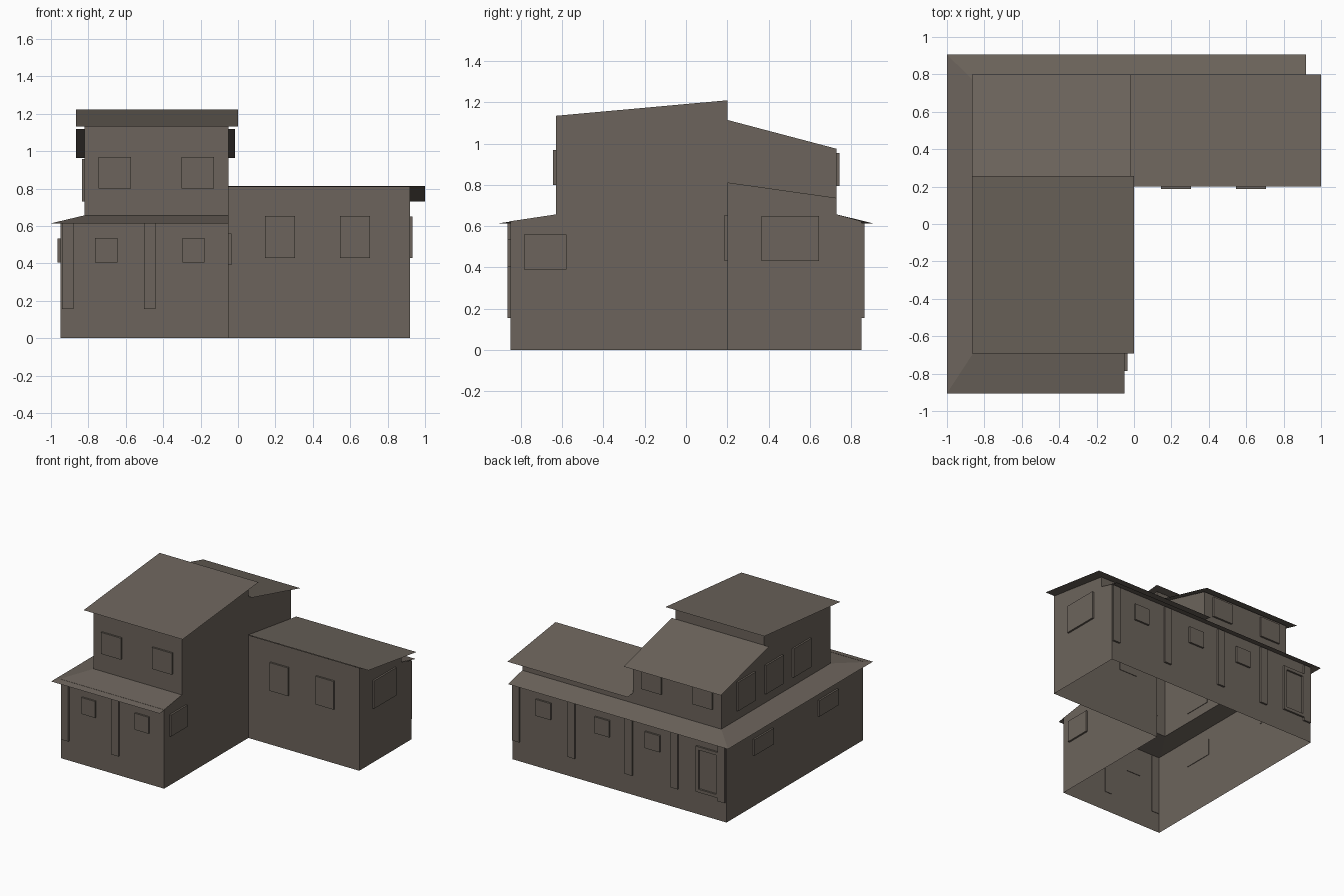
import bpy, bmesh
from mathutils import Vector

if "Cube" in bpy.data.objects:
    bpy.data.objects.remove(bpy.data.objects["Cube"])

mat = bpy.data.materials.new("warm_grey_brown")
mat.diffuse_color = (0.15, 0.127, 0.106, 1)
mat.use_nodes = True
mat.node_tree.nodes["Principled BSDF"].inputs["Base Color"].default_value = mat.diffuse_color


def surface(name, faces):
    """Open shell from (outward direction, points) faces."""
    bm = bmesh.new()
    for out, pts in faces:
        f = bm.faces.new([bm.verts.new(p) for p in pts])
        f.normal_update()
        if f.normal.dot(Vector(out)) < 0:
            f.normal_flip()
    bmesh.ops.remove_doubles(bm, verts=bm.verts, dist=1e-5)
    finish(name, bm)


def finish(name, bm):
    me = bpy.data.meshes.new(name)
    bm.to_mesh(me)
    bm.free()
    me.materials.append(mat)
    bpy.context.collection.objects.link(bpy.data.objects.new(name, me))


def box(name, x0, x1, y0, y1, z0, z1):
    bm = bmesh.new()
    bmesh.ops.create_cube(bm, size=1)
    for v in bm.verts:
        v.co = (x1 if v.co.x > 0 else x0, y1 if v.co.y > 0 else y0,
                z1 if v.co.z > 0 else z0)
    finish(name, bm)


def plate(name, axis, sign, pos, a0, a1, z0, z1):
    """Raised plate on a wall facing sign*axis at pos."""
    lo, hi = sorted((pos - sign * 0.004, pos + sign * 0.014))
    if axis == "x":
        box(name, lo, hi, a0, a1, z0, z1)
    else:
        box(name, a0, a1, lo, hi, z0, z1)


def wall_x(x, sign, prof):
    return ((sign, 0, 0), [(x, y, z) for y, z in prof])


def wall_y(y, sign, x0, x1, z0, z1):
    return ((0, sign, 0), [(x0, y, z0), (x1, y, z0), (x1, y, z1), (x0, y, z1)])


def slope(x0, x1, y0, z0, y1, z1):
    return ((0, 0, 1), [(x0, y0, z0), (x1, y0, z0), (x1, y1, z1), (x0, y1, z1)])


E, I = 0.624, 0.657   # wall top under porch roof, porch roof inner height

# Ground floor and upper walls, open underneath
surface("main_walls", [
    wall_x(-0.95, -1, [(-.85, 0), (.85, 0), (.85, E), (-.85, E)]),
    wall_y(-0.85, -1, -.95, -.05, 0, E),
    wall_y(0.85, 1, -.95, .92, 0, E),
    wall_x(-0.05, 1, [(-.85, 0), (.2, 0), (.2, 1.21), (-.63, 1.135), (-.63, I), (-.85, E)]),
])
surface("upper_walls", [
    wall_x(-0.82, -1, [(-.63, I), (.73, I), (.73, .975), (.2, 1.115), (.2, 1.21), (-.63, 1.135)]),
    wall_x(-0.05, 1, [(.2, .81), (.73, .737), (.73, .975), (.2, 1.115)]),
    wall_y(-0.63, -1, -.82, -.05, I, 1.135),
    wall_y(0.73, 1, -.82, -.05, I, .975),
    wall_y(0.2, 1, -.82, -.05, 1.115, 1.21),
])
surface("wing_walls", [
    wall_y(0.2, -1, -.05, .92, 0, .812),
    wall_x(0.92, 1, [(.2, 0), (.85, 0), (.85, E), (.73, I), (.73, .737), (.2, .812)]),
    wall_y(0.73, 1, -.05, .92, I, .737),
])

# Roofs
surface("front_roof", [slope(-.865, 0, -.692, 1.132, .257, 1.222)])
surface("back_roof", [slope(-.865, -.015, .2, 1.118, .80, .963)])
surface("wing_roof", [slope(-.05, 1, .2, .814, .80, .73)])
o = 0.614
surface("porch_roof", [
    ((0, 0, 1), [(-1, -.905, o), (-.05, -.905, o), (-.05, -.63, I), (-.82, -.63, I)]),
    ((0, 0, 1), [(-1, -.905, o), (-.82, -.63, I), (-.82, .73, I), (-1, .905, o)]),
    ((0, 0, 1), [(-1, .905, o), (-.82, .73, I), (.92, .73, I), (.92, .905, o)]),
])

# Porch posts
for x in (-.91, -.472):
    plate("front_post", "y", -1, -.85, x - .031, x + .031, .155, .615)
for x in (-.91, -.50, -.10, .40, .885):
    plate("back_post", "y", 1, .85, x - .031, x + .031, .155, .615)

# Windows: front and back of each storey
for x in (-.705, -.238):
    plate("lower_front_window", "y", -1, -.85, x - .06, x + .06, .405, .535)
for x in (-.66, -.215):
    plate("upper_front_window", "y", -1, -.63, x - .087, x + .087, .80, .97)
    plate("upper_back_window", "y", 1, .73, x - .087, x + .087, .795, .955)
for x in (.645, .133, -.308):
    plate("lower_back_window", "y", 1, .85, x - .065, x + .065, .405, .535)
for x in (.225, .625):
    plate("wing_front_window", "y", -1, .2, x - .08, x + .08, .43, .653)

# Windows: sides
plate("wing_side_window", "x", 1, .92, .365, .645, .43, .65)
plate("right_window", "x", 1, -.05, -.785, -.58, .39, .56)
for y in (.40, -.41):
    plate("lower_left_window", "x", -1, -.95, y - .12, y + .12, .405, .532)
for y in (.43, .08, -.265):
    plate("upper_left_window", "x", -1, -.82, y - .11, y + .11, .73, .957)

# Back door frame
for x in (-.89, -.715):
    plate("door_jamb", "y", 1, .85, x, x + .025, .18, .54)
for z in (.18, .515):
    plate("door_rail", "y", 1, .85, -.865, -.715, z, z + .025)
